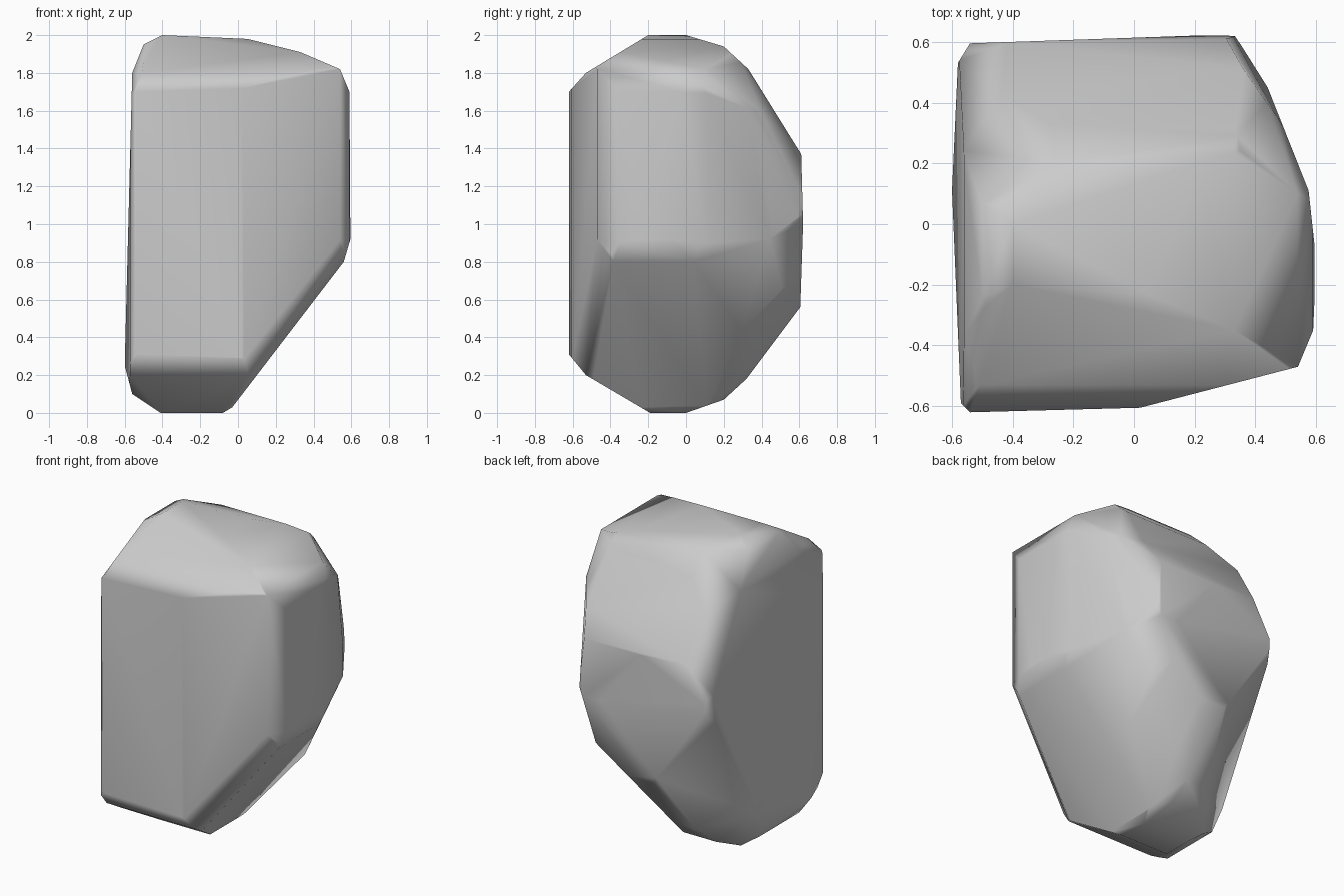
import bpy, bmesh
from mathutils import Vector

if "Cube" in bpy.data.objects:
    bpy.data.objects.remove(bpy.data.objects["Cube"])

# Counter-clockwise outlines of the stone seen from front, right and top
FRONT = [(-.41, 0), (-.08, 0), (-.03, .03), (.56, .8), (.595, .92), (.59, 1.7), (.54, 1.82),
         (.33, 1.91), (.05, 1.98), (-.4, 2), (-.5, 1.95), (-.56, 1.8), (-.6, .25), (-.56, .1)]
SIDE = [(-.19, 0), (0, 0), (.2, .07), (.32, .18), (.605, .56), (.62, 1.0), (.61, 1.37), (.33, 1.82),
        (.2, 1.94), (0, 2), (-.2, 2), (-.53, 1.8), (-.62, 1.7), (-.62, .31), (-.53, .2)]
TOP = [(-.54, -.62), (.02, -.605), (.54, -.47), (.59, -.35), (.6, -.12), (.575, .11), (.44, .45),
       (.33, .625), (-.54, .595), (-.58, .53), (-.6, .13), (-.57, -.59)]

# Worn corners: plane normal and offset
WORN = [((.0621, .0567, .0463), .1235), ((.566, .665, .483), 1.282),   # right back top
        ((.789, .604, .099), .744), ((.854, .441, .272), 1.0),
        ((.832, .548, .054), .672),
        ((.843, .363, -.396), .169), ((.718, .644, -.256), .368),      # right back bottom
        ((.418, .648, -.633), .035),
        ((.645, -.662, -.38), .311),                                   # right front bottom
        ((-.168, .199, -.107), .0924),                                 # left back bottom
        ((-.658, .662, .362), 1.171), ((-.318, .623, .712), 1.589),    # left back top
        ((-.802, -.255, .537), 1.51)]                                  # left front top


def chop(bm, point, normal):
    """Cut away everything beyond a plane and close the hole."""
    bmesh.ops.bisect_plane(bm, geom=bm.verts[:] + bm.edges[:] + bm.faces[:], dist=1e-5,
                           plane_co=point, plane_no=normal, clear_outer=True)
    bmesh.ops.holes_fill(bm, edges=[e for e in bm.edges if e.is_boundary], sides=0)


def carve(bm, outline, place):
    """Trim the block to an outline seen along one axis."""
    for i, a in enumerate(outline):
        b = outline[(i + 1) % len(outline)]
        chop(bm, place(*a), place(b[1] - a[1], a[0] - b[0]).normalized())


bm = bmesh.new()
bmesh.ops.create_cube(bm, size=4)

# Main silhouettes, then the worn corners
carve(bm, SIDE, lambda u, v: Vector((0, u, v)))
carve(bm, FRONT, lambda u, v: Vector((u, 0, v)))
carve(bm, TOP, lambda u, v: Vector((u, v, 0)))
for normal, d in WORN:
    n = Vector(normal)
    chop(bm, n * (d / n.length_squared), n.normalized())

# Clean closed shell from the remaining corners
bmesh.ops.remove_doubles(bm, verts=bm.verts[:], dist=.015)
points = [v.co.copy() for v in bm.verts]
bm.clear()
for p in points:
    bm.verts.new(p)
bmesh.ops.convex_hull(bm, input=bm.verts[:])
bmesh.ops.delete(bm, geom=[v for v in bm.verts if not v.link_faces], context='VERTS')
bmesh.ops.recalc_face_normals(bm, faces=bm.faces[:])
for f in bm.faces:
    f.smooth = True

mesh = bpy.data.meshes.new("stone")
bm.to_mesh(mesh)
bm.free()
stone = bpy.data.objects.new("stone", mesh)
bpy.context.collection.objects.link(stone)

# Soft shading across the edges, flat in the middle of the large faces
stone.modifiers.new("soft_normals", 'WEIGHTED_NORMAL').weight = 50
